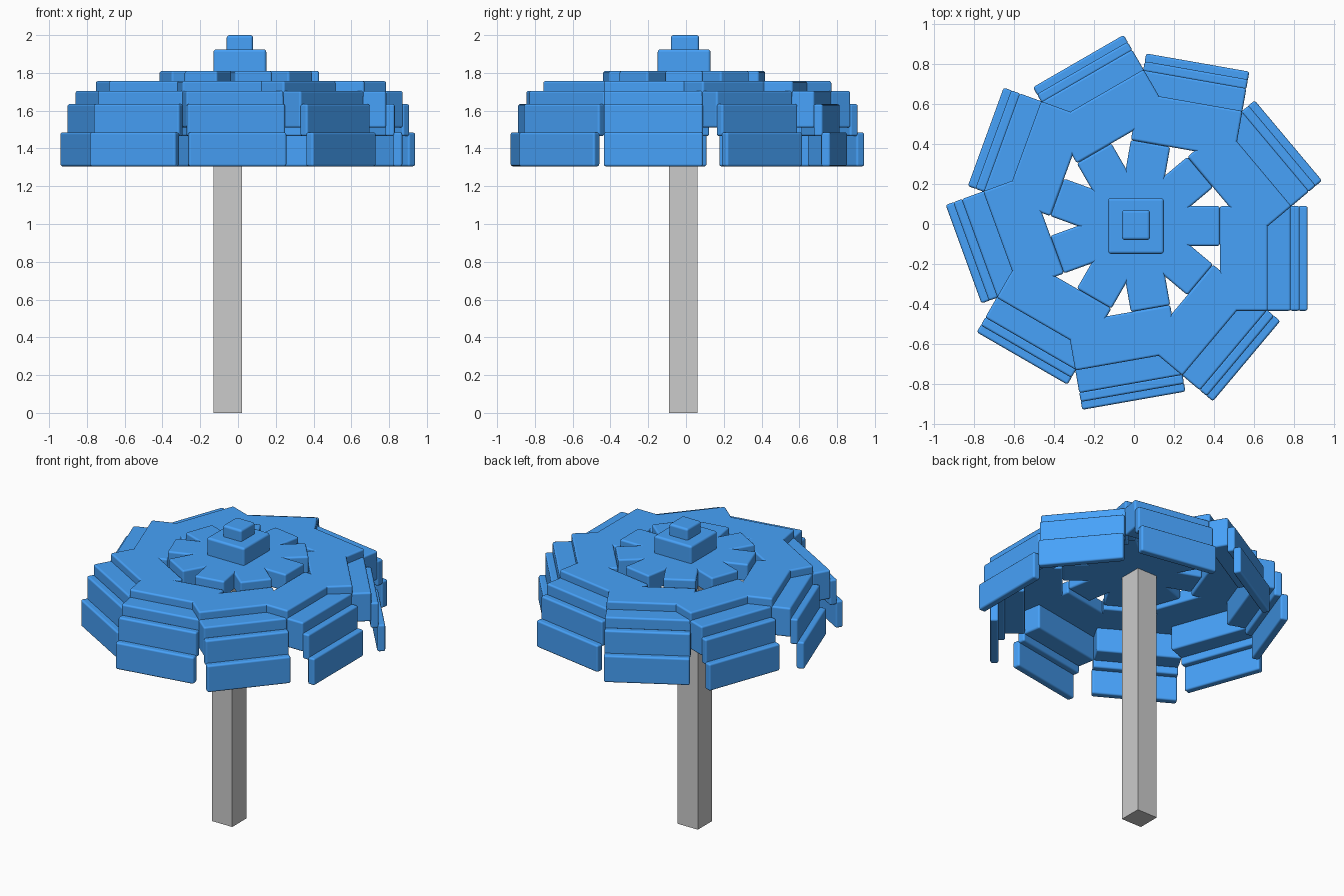
import bpy, bmesh, math
from mathutils import Matrix, Vector

if "Cube" in bpy.data.objects:
    bpy.data.objects.remove(bpy.data.objects["Cube"])

blue = bpy.data.materials.new("blue_canopy")
blue.diffuse_color = (0.063, 0.36, 0.95, 1)
blue.use_nodes = True
blue.node_tree.nodes["Principled BSDF"].inputs["Base Color"].default_value = blue.diffuse_color

CX, CY = 0.01, -0.01      # canopy axis
COUNT = 9                 # panels around the canopy


def box(name, lo, hi, mat=None, bevel=0.0, matrix=None):
    """Box between two corners, optionally rounded, placed by a matrix."""
    lo, hi = Vector(lo), Vector(hi)
    bm = bmesh.new()
    bmesh.ops.create_cube(bm, size=1)
    bmesh.ops.scale(bm, vec=hi - lo, verts=bm.verts)
    bmesh.ops.translate(bm, vec=(lo + hi) / 2, verts=bm.verts)
    me = bpy.data.meshes.new(name)
    bm.to_mesh(me)
    bm.free()
    ob = bpy.data.objects.new(name, me)
    bpy.context.collection.objects.link(ob)
    if matrix:
        ob.matrix_world = matrix
    if mat:
        me.materials.append(mat)
    if bevel:
        mod = ob.modifiers.new("rounded_edges", 'BEVEL')
        mod.width = bevel
        mod.segments = 3
        for p in me.polygons:
            p.use_smooth = True
        mod.harden_normals = True
    return ob


# Square pole, slightly off the canopy axis
box("pole", (-0.13, -0.09, 0), (0.02, 0.06, 1.75))

# Stacked cap
box("cap_base", (-0.13, -0.15, 1.79), (0.15, 0.13, 1.925), blue, 0.015)
box("cap_tip", (-0.06, -0.08, 1.90), (0.08, 0.07, 2.0), blue, 0.015)

# One canopy panel: name, radial range, sideways range, height range
PLATES = [
    ("spoke", (-0.15, 0.42), (-0.10, 0.10), (1.695, 1.81)),
    ("roof_plate", (0.42, 0.66), (-0.425, 0.10), (1.67, 1.757)),
    ("shoulder_plate", (0.65, 0.775), (-0.425, 0.10), (1.51, 1.705)),
    ("upper_skirt", (0.77, 0.82), (-0.425, 0.10), (1.465, 1.635)),
    ("lower_skirt", (0.81, 0.86), (-0.425, 0.10), (1.305, 1.485)),
]

# Repeat the panel around the axis
for i in range(COUNT):
    place = Matrix.Translation((CX, CY, 0)) @ Matrix.Rotation(i * math.tau / COUNT, 4, 'Z')
    for name, r, s, z in PLATES:
        box(f"{name}_{i + 1}", (r[0], s[0], z[0]), (r[1], s[1], z[1]), blue, 0.012, place)
